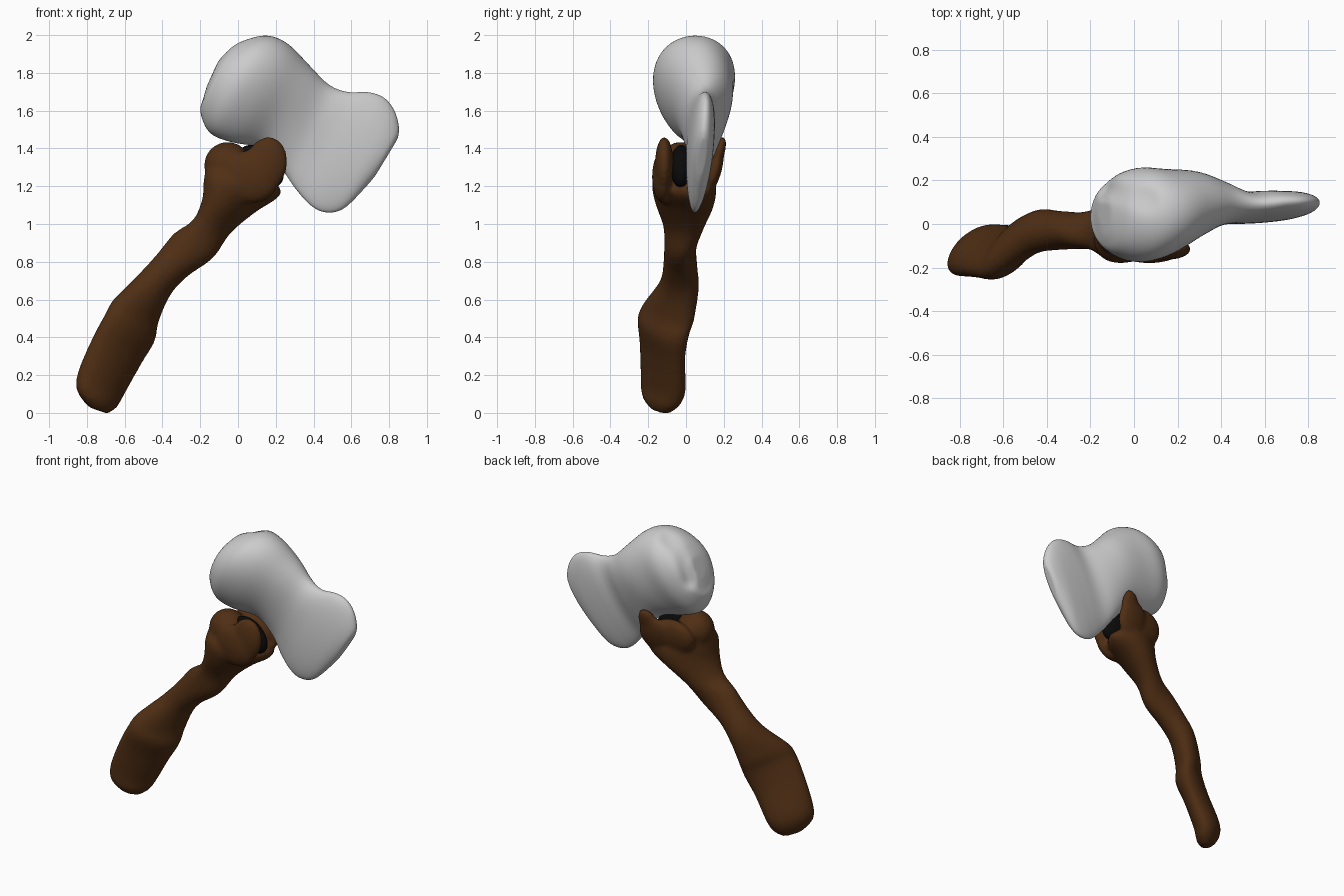
import bpy, bmesh, math
from mathutils import Vector, Matrix

if "Cube" in bpy.data.objects:
    bpy.data.objects.remove(bpy.data.objects["Cube"])


def catmull(p, t):
    a, b, c, d = p
    return 0.5 * (2*b + (c-a)*t + (2*a-5*b+4*c-d)*t*t + (3*b-a-3*c+d)*t**3)


def loft(bm, sections, steps=4, sides=32, taper=0):
    """Elliptical rings: x1, z1, x2, z2 (section ends), y centre, y half width, y tilt."""
    s = [Vector(r) for r in sections]
    s = [s[0]] + s + [s[-1]]
    rows = [catmull(s[i-1:i+3], k/steps) for i in range(1, len(s)-2) for k in range(steps)]
    rows.append(s[-1])
    rings = []
    for x1, z1, x2, z2, yc, hw, tilt in rows:
        ring = []
        for k in range(sides):
            a = 2*math.pi*k/sides
            c = math.cos(a)
            ring.append(bm.verts.new(((x1+x2)/2 + c*(x1-x2)/2,
                                      yc + math.sin(a)*hw*(1+taper*c) + c*tilt,
                                      (z1+z2)/2 + c*(z1-z2)/2)))
        rings.append(ring)
    for r, q in zip(rings, rings[1:]):
        for k in range(sides):
            n = (k+1) % sides
            bm.faces.new((r[k], r[n], q[n], q[k]))
    for ring in (rings[0], rings[-1]):
        face = bm.faces.new(ring)
        bmesh.ops.poke(bm, faces=[face])


def ellipsoid(bm, centre, radii, rx=0, ry=0):
    m = (Matrix.Translation(centre) @ Matrix.Rotation(ry, 4, 'Y')
         @ Matrix.Rotation(rx, 4, 'X') @ Matrix.Diagonal((*radii, 1)))
    bmesh.ops.create_uvsphere(bm, u_segments=32, v_segments=20, radius=1, matrix=m)


def finish(bm, name, colour=None):
    bmesh.ops.recalc_face_normals(bm, faces=bm.faces[:])
    for f in bm.faces:
        f.smooth = True
    me = bpy.data.meshes.new(name)
    bm.to_mesh(me)
    bm.free()
    ob = bpy.data.objects.new(name, me)
    bpy.context.collection.objects.link(ob)
    if colour:
        mat = bpy.data.materials.new(name)
        mat.diffuse_color = (*colour, 1)
        mat.use_nodes = True
        mat.node_tree.nodes["Principled BSDF"].inputs["Base Color"].default_value = mat.diffuse_color
        me.materials.append(mat)
    return ob


# stone head: heavy rounded poll flowing into a thin flared blade
bm = bmesh.new()
loft(bm, [
    (-0.12, 1.83, -0.165, 1.73, .05, .05, 0),
    (-0.09, 1.88, -0.185, 1.66, .04, .11, 0),
    (0.00, 1.96, -0.20, 1.59, .04, .17, .01),
    (0.14, 2.00, -0.15, 1.48, .04, .215, .01),
    (0.26, 1.96, -0.03, 1.43, .05, .20, .01),
    (0.38, 1.84, 0.12, 1.40, .085, .155, .01),
    (0.48, 1.74, 0.23, 1.29, .09, .105, .015),
    (0.58, 1.70, 0.30, 1.19, .073, .073, .02),
    (0.69, 1.70, 0.38, 1.10, .073, .07, .03),
    (0.775, 1.67, 0.46, 1.06, .075, .067, .03),
    (0.83, 1.60, 0.56, 1.08, .078, .06, .025),
    (0.853, 1.51, 0.68, 1.20, .083, .043, .015),
    (0.845, 1.45, 0.73, 1.26, .085, .02, .01)], taper=.15)
# shallow crease across the back of the poll
a, b = Vector((-.14, .17, 1.74)), Vector((.06, .11, 1.97))
for v in bm.verts:
    t = max(0, min(1, (v.co-a).dot(b-a) / (b-a).length_squared))
    d = (v.co - a.lerp(b, t)).length
    if d < .07:
        v.co += Vector((.6, -.3, -.6)) * .035 * (1 - d/.07)
head = finish(bm, "stone_head")
head.modifiers.new("Round", 'SUBSURF').levels = 1
head.modifiers["Round"].render_levels = 1

# knotted wooden handle, with its forked socket fused on
bm = bmesh.new()
loft(bm, [
    (-0.79, 0.03, -0.69, -0.005, -.13, .05, -.02),
    (-0.85, 0.11, -0.64, 0.03, -.13, .09, -.05),
    (-0.85, 0.21, -0.60, 0.10, -.12, .10, -.065),
    (-0.77, 0.40, -0.51, 0.26, -.125, .095, -.075),
    (-0.70, 0.53, -0.44, 0.38, -.12, .11, -.08),
    (-0.66, 0.60, -0.42, 0.48, -.09, .11, -.08),
    (-0.53, 0.73, -0.36, 0.62, -.035, .10, -.03),
    (-0.43, 0.84, -0.27, 0.72, -.03, .09, -.01),
    (-0.34, 0.95, -0.13, 0.82, -.03, .085, -.01),
    (-0.24, 1.02, -0.04, 0.95, -.015, .10, -.04),
    (-0.19, 1.13, 0.09, 1.06, -.01, .14, -.06),
    (-0.18, 1.25, 0.20, 1.13, -.01, .16, -.06),
    (-0.16, 1.31, 0.23, 1.17, 0, .14, -.05),
    (-0.10, 1.35, 0.21, 1.21, 0, .08, -.03)])
ellipsoid(bm, (-.055, -.03, 1.31), (.125, .115, .125))           # rear lip
ellipsoid(bm, (.03, .10, 1.28), (.16, .06, .13), -.2, .1)        # back wall
ellipsoid(bm, (.07, -.12, 1.25), (.15, .06, .14), ry=.3)         # front wall
for spot, size, rx, ry in (
        ((.145, -.115, 1.31), (.115, .05, .155), 0, .25),        # front prong
        ((.13, .14, 1.28), (.12, .045, .14), -.3, .4),           # back prong
        ((.17, .165, 1.36), (.07, .035, .115), -.3, .3)):        # back prong tip
    ellipsoid(bm, spot, size, rx, ry)
handle = finish(bm, "handle", (.08, .028, .007))
rm = handle.modifiers.new("Fuse", 'REMESH')
rm.mode = 'VOXEL'
rm.voxel_size = .014
rm.use_smooth_shade = True
sm = handle.modifiers.new("Soften", 'SMOOTH')
sm.factor = .5
sm.iterations = 9

# dark packing between the prongs, under the head
bm = bmesh.new()
ellipsoid(bm, (.12, -.025, 1.305), (.14, .06, .09), ry=.7)
finish(bm, "dark_packing", (.003, .003, .003))
